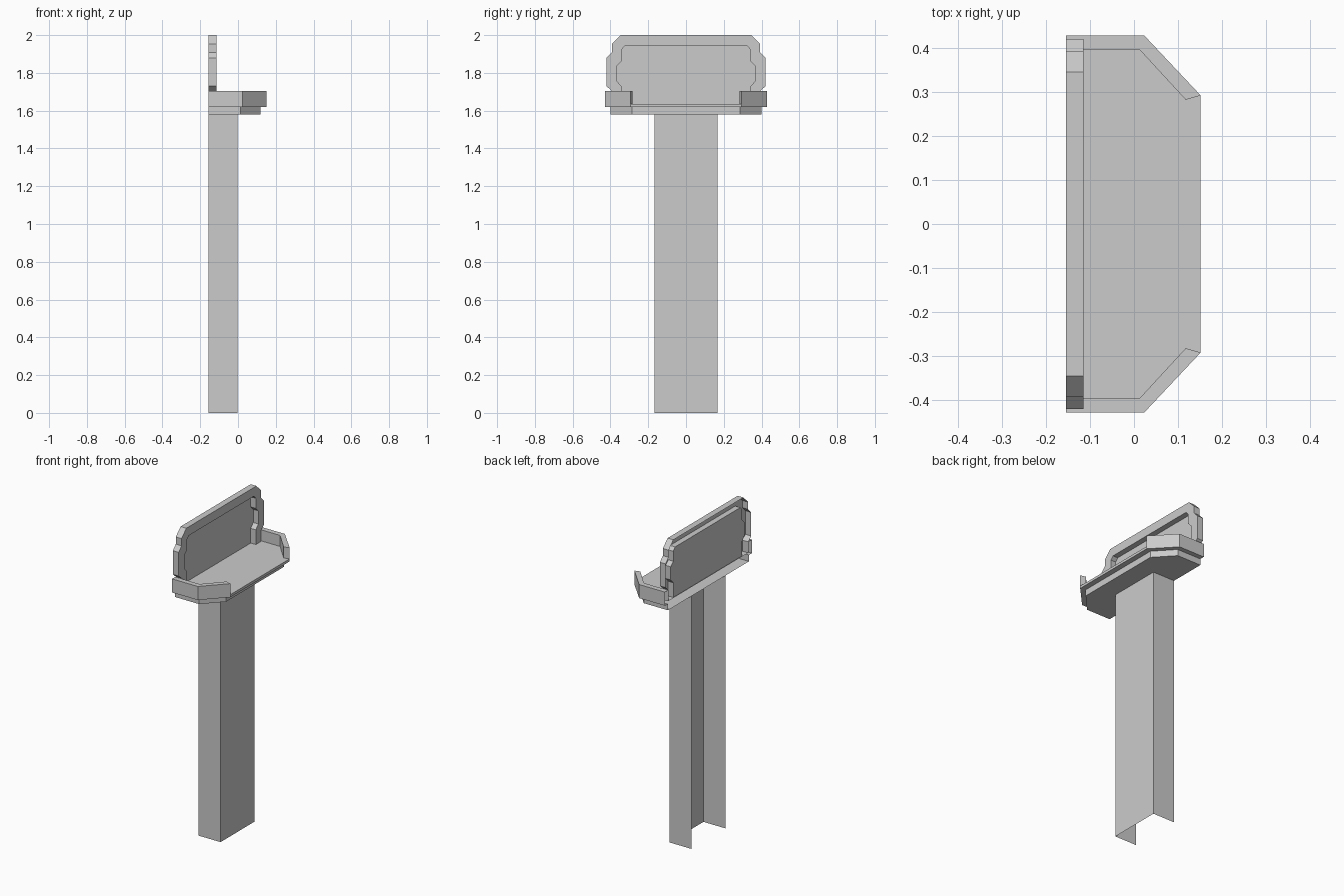
import bpy, bmesh

if "Cube" in bpy.data.objects:
    bpy.data.objects.remove(bpy.data.objects["Cube"])

BACK = -0.155


def flip(pts):
    """Mirror 3D points across y = 0."""
    return [(x, -y, z) for x, y, z in pts]


def at_z(outline, z):
    return [(x, y, z) for x, y in outline]


def at_x(outline, x):
    return [(x, y, z) for y, z in outline]


def full(half):
    """Complete a half profile with its mirror image."""
    return half + flip(half)[::-1]


def strip(*rows):
    """Quads joining successive open profiles."""
    return [(a[i], a[i + 1], b[i + 1], b[i])
            for a, b in zip(rows, rows[1:]) for i in range(len(a) - 1)]


def make(name, polys):
    bm = bmesh.new()
    for p in polys:
        bm.faces.new([bm.verts.new(v) for v in p])
    bmesh.ops.remove_doubles(bm, verts=bm.verts, dist=0.0005)
    bmesh.ops.recalc_face_normals(bm, faces=bm.faces)
    me = bpy.data.meshes.new(name)
    bm.to_mesh(me)
    bm.free()
    ob = bpy.data.objects.new(name, me)
    bpy.context.collection.objects.link(ob)


# Pedestal: thin folded channel, open at the back
foot = [(BACK, 0.168), (-0.003, 0.168)]
make("pedestal", strip(full(at_z(foot, 0)), full(at_z(foot, 1.58))))

# Tray: stepped underside, flat floor, raised rims at both ends, open back
lower = [(BACK, 0.40), (0.012, 0.40), (0.118, 0.285)]
outer = [(BACK, 0.43), (0.023, 0.43), (0.152, 0.293)]
inner = [(BACK, 0.398), (0.012, 0.398), (0.118, 0.283)]
FLOOR, RIM = 1.636, 1.705
under = full(at_z(lower, 1.58))
tray = [under] + strip(under, full(at_z(lower, 1.62)),
                       full(at_z(outer, 1.62)), full(at_z(outer, FLOOR)))
tray.append(full(at_z(inner + outer[2:], FLOOR)))
rows = [at_z(outer, FLOOR), at_z(outer, RIM), at_z(inner, RIM), at_z(inner, FLOOR)]
end_cap = [r[-1] for r in rows]
for side in (lambda p: p, flip):
    tray += strip(*[side(r) for r in rows]) + [side(end_cap)]
make("tray", tray)

# Backboard: notched frame with a recessed panel, hollow from behind
frame_out = [(0.393, FLOOR), (0.393, 1.705), (0.422, 1.73), (0.422, 1.878),
             (0.393, 1.908), (0.393, 1.953), (0.346, 2.0)]
frame_in = [(0.34, FLOOR), (0.34, 1.728), (0.365, 1.755), (0.365, 1.837),
            (0.34, 1.862), (0.34, 1.925), (0.322, 1.945)]
panel = full(at_x(frame_in, -0.15))
make("backboard", strip(full(at_x(frame_out, BACK)), full(at_x(frame_out, -0.115)),
                        full(at_x(frame_in, -0.115)), panel) + [panel])
